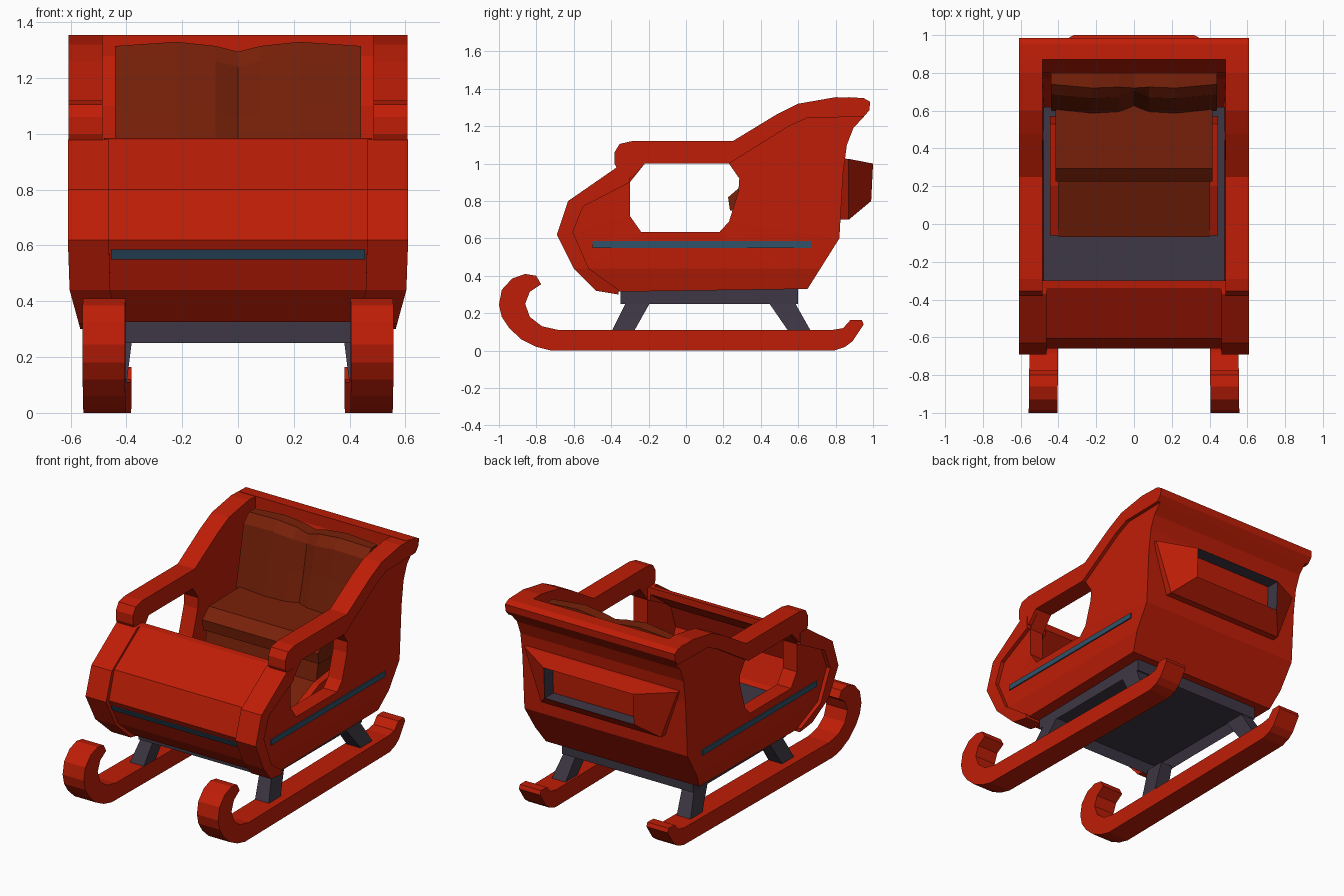
import bpy, bmesh
from mathutils import Vector

cube = bpy.data.objects.get("Cube")
if cube:
    bpy.data.objects.remove(cube, do_unlink=True)


def material(name, rgb):
    m = bpy.data.materials.new(name)
    m.use_nodes = True
    m.diffuse_color = (*rgb, 1)
    m.node_tree.nodes["Principled BSDF"].inputs["Base Color"].default_value = (*rgb, 1)
    return m


RED = material("sleigh red", (0.52, 0.0125, 0.002))
BROWN = material("seat brown", (0.185, 0.0145, 0.0025))
SLATE = material("dark slate", (0.048, 0.038, 0.058))
BLUE = material("stripe blue", (0.03, 0.084, 0.14))


def finish(name, bm, mats, mirror=False):
    bmesh.ops.recalc_face_normals(bm, faces=bm.faces)
    mesh = bpy.data.meshes.new(name)
    bm.to_mesh(mesh)
    bm.free()
    for m in mats:
        mesh.materials.append(m)
    ob = bpy.data.objects.new(name, mesh)
    bpy.context.scene.collection.objects.link(ob)
    if mirror:
        ob.modifiers.new("Mirror", 'MIRROR')
    return ob


def prism(name, outlines, x0, x1, mat, mirror=False, taper=False, splay=0):
    """Extrude a (y, z) outline, with optional holes, from x0 to x1."""
    bm = bmesh.new()
    for pts in outlines:
        vs = [bm.verts.new((x0, y, z)) for y, z in pts]
        for a, b in zip(vs, vs[1:] + vs[:1]):
            bm.edges.new((a, b))
    bmesh.ops.triangle_fill(bm, use_beauty=True, edges=bm.edges[:], normal=(1, 0, 0))
    new = bmesh.ops.extrude_face_region(bm, geom=bm.faces[:])["geom"]
    for v in new:
        if isinstance(v, bmesh.types.BMVert):
            v.co.x = x1
    if taper:
        # lower hull draws inwards below a crease
        bmesh.ops.bisect_plane(bm, geom=bm.verts[:] + bm.edges[:] + bm.faces[:],
                               plane_co=(0, 0, 0.44), plane_no=(0, 0, 1))
        for v in bm.verts:
            v.co.x *= 1 - 0.45 * max(0, 0.44 - v.co.z) - 0.06 * min(0.18, max(0, 0.62 - v.co.z))
    for v in bm.verts:
        v.co.x -= splay * v.co.y
    return finish(name, bm, [mat], mirror)


def hexahedron(name, bottom, top, mat, mirror=False):
    """Box between two rectangles given as (x0, x1, y0, y1, z)."""
    bm = bmesh.new()
    rings = []
    for x0, x1, y0, y1, z in (bottom, top):
        rings.append([bm.verts.new(p) for p in
                      ((x0, y0, z), (x1, y0, z), (x1, y1, z), (x0, y1, z))])
    lo, hi = rings
    bm.faces.new(lo[::-1])
    bm.faces.new(hi)
    for i in range(4):
        j = (i + 1) % 4
        bm.faces.new((lo[i], lo[j], hi[j], hi[i]))
    return finish(name, bm, [mat], mirror)


# Side panels with an open window
rear_edge = [(0.65, 0.33), (0.82, 0.6), (0.84, 0.95), (0.86, 1.1), (0.895, 1.19), (0.95, 1.25)]
window = [(-0.3, 0.72), (-0.3, 0.9), (-0.22, 1.0), (0.23, 1.0), (0.285, 0.92),
          (0.28, 0.85), (0.23, 0.69), (0.18, 0.635), (-0.24, 0.635)]
panel = [(-0.36, 0.315)] + rear_edge + [
    (0.93, 1.3), (0.8, 1.32), (0.6, 1.28), (0.25, 1.08), (-0.3, 1.08),
    (-0.36, 0.96), (-0.6, 0.78), (-0.66, 0.62), (-0.57, 0.44), (-0.46, 0.33)]
prism("side_panel", [panel, window], 0.485, 0.585, RED, True, True)

# Raised rims: front edge and armrest rail
front_rim = [(-0.36, 0.3), (-0.48, 0.32), (-0.6, 0.44), (-0.69, 0.62), (-0.63, 0.8),
             (-0.37, 0.98), (-0.3, 0.98), (-0.3, 0.9), (-0.55, 0.77), (-0.605, 0.635),
             (-0.52, 0.44), (-0.36, 0.325)]
prism("front_rim", [front_rim], 0.463, 0.61, RED, True, True)
rail = [(-0.365, 0.965), (-0.382, 1.0), (-0.382, 1.06), (-0.355, 1.105), (-0.29, 1.12),
        (0.25, 1.12), (0.48, 1.26), (0.6, 1.32), (0.8, 1.355), (0.95, 1.35), (0.985, 1.33),
        (0.98, 1.285), (0.95, 1.25), (0.65, 1.245), (0.55, 1.2), (0.23, 1.0),
        (-0.22, 1.0), (-0.29, 0.92)]
prism("armrest_rail", [rail], 0.485, 0.608, RED, True)

# Back wall with a flared top bar
prism("back_wall", [rear_edge + [(0.87, 1.28), (0.8, 1.1), (0.77, 0.6), (0.6, 0.37)]],
      -0.58, 0.58, RED, taper=True)
prism("back_top_bar", [[(0.87, 1.355), (0.95, 1.35), (0.985, 1.33), (0.98, 1.285),
                        (0.95, 1.25), (0.87, 1.25)]], -0.6, 0.6, RED)

# Curved nose and floor
nose = [(-0.3, 0.985), (-0.34, 0.98), (-0.605, 0.8), (-0.66, 0.62), (-0.57, 0.44),
        (-0.45, 0.325), (-0.35, 0.33), (-0.5, 0.46), (-0.58, 0.62), (-0.53, 0.77), (-0.3, 0.94)]
prism("nose", [nose], -0.48, 0.48, RED, taper=True)
prism("hull_bottom", [[(-0.44, 0.325), (0.65, 0.33), (0.62, 0.37), (-0.44, 0.36)]],
      -0.5, 0.5, RED)
hexahedron("floor", (-0.49, 0.49, -0.46, 0.62, 0.4), (-0.49, 0.49, -0.48, 0.62, 0.44), SLATE)

# Painted stripes
prism("nose_stripe", [[(-0.649, 0.585), (-0.631, 0.55), (-0.624, 0.55), (-0.64, 0.585)]],
      -0.455, 0.455, BLUE).location.y = -0.005
prism("side_stripe", [[(-0.5, 0.55), (0.67, 0.55), (0.67, 0.585), (-0.5, 0.585)]],
      0.582, 0.59, BLUE, True)

# Seat: sloped base, side boards, cushion
prism("seat_base", [[(0.25, 0.75), (0.23, 0.63), (-0.07, 0.52), (-0.07, 0.43), (0.64, 0.43),
                     (0.76, 0.75)]], -0.4, 0.4, BROWN)
prism("seat_side", [[(-0.06, 0.43), (-0.06, 0.53), (0.2, 0.64), (0.53, 0.68), (0.57, 0.43)]],
      0.4, 0.445, RED, True)
prism("seat_cushion", [[(0.235, 0.75), (0.225, 0.82), (0.295, 0.88), (0.77, 0.89), (0.77, 0.74)]],
      -0.415, 0.415, BROWN)

# Pair of bulging back pillows
bm = bmesh.new()
rows = []
for z, y, crease in ((0.84, 0.58, 0.03), (1.08, 0.63, 0.04), (1.26, 0.665, 0.04), (1.315, 0.72, 0)):
    row = []
    for x, push, lift in ((0, crease, -0.02), (0.08, 0.005, 0), (0.22, 0, 0.015), (0.44, 0.02, 0)):
        row.append(bm.verts.new((x, y + push, z + lift)))
    rows.append(row)
for a, b in zip(rows, rows[1:]):
    for i in range(3):
        bm.faces.new((a[i], a[i + 1], b[i + 1], b[i]))
back = bmesh.ops.extrude_face_region(bm, geom=bm.faces[:])["geom"]
for v in back:
    if isinstance(v, bmesh.types.BMVert):
        v.co.y = 0.8
finish("back_pillow", bm, [BROWN], True)

# Rear box: tapered block with a recessed slot
bm = bmesh.new()
rings = []
for y, low, high, z0, z1 in ((0.8, 0.43, 0.55, 0.7, 1.03), (0.87, 0.43, 0.55, 0.7, 1.025),
                             (0.99, 0.32, 0.32, 0.8, 1.0)):
    rings.append([bm.verts.new(p) for p in
                  ((-low, y, z0), (low, y, z0), (high, y, z1), (-high, y, z1))])
for a, b in zip(rings, rings[1:]):
    for i in range(4):
        j = (i + 1) % 4
        bm.faces.new((a[i], a[j], b[j], b[i]))
bm.faces.new(rings[0])
outer = bm.faces.new(rings[2])
for v in rings[2][2:]:
    v.co.y = 1.0
bmesh.ops.inset_region(bm, faces=[outer], thickness=0.052)
walls = bmesh.ops.inset_region(bm, faces=[outer], thickness=0.0001)["faces"]
for f in walls:
    f.material_index = 1
bmesh.ops.translate(bm, verts=outer.verts[:], vec=Vector((0, -0.09, 0)))
finish("rear_box", bm, [RED, SLATE])

# Undercarriage frame, recessed underneath
bm = bmesh.new()
bmesh.ops.create_cube(bm, size=1)
for v in bm.verts:
    v.co = (v.co.x * 0.94, v.co.y * 0.95 + 0.125, v.co.z * 0.085 + 0.2925)
under = min(bm.faces, key=lambda f: f.calc_center_median().z)
bmesh.ops.inset_region(bm, faces=[under], thickness=0.04)
bmesh.ops.translate(bm, verts=under.verts[:], vec=Vector((0, 0, 0.06)))
finish("under_frame", bm, [SLATE])

# Splayed legs
hexahedron("front_leg", (0.4, 0.5, -0.4, -0.28, 0.1), (0.38, 0.465, -0.32, -0.19, 0.26), SLATE, True)
hexahedron("rear_leg", (0.4, 0.5, 0.55, 0.67, 0.1), (0.38, 0.465, 0.44, 0.58, 0.26), SLATE, True)

# Runners with curled ends
runner = [(-0.72, 0), (-0.8, 0.02), (-0.88, 0.06), (-0.945, 0.12), (-0.985, 0.18),
          (-1.0, 0.245), (-0.985, 0.325), (-0.93, 0.385), (-0.86, 0.41), (-0.8, 0.4),
          (-0.775, 0.355), (-0.835, 0.315), (-0.86, 0.25), (-0.835, 0.18), (-0.77, 0.13),
          (-0.68, 0.11), (0.78, 0.11), (0.84, 0.12), (0.88, 0.165), (0.94, 0.165),
          (0.95, 0.14), (0.89, 0.05), (0.85, 0.02), (0.79, 0)]
prism("runner", [runner], 0.393, 0.545, RED, True, splay=0.0125)
